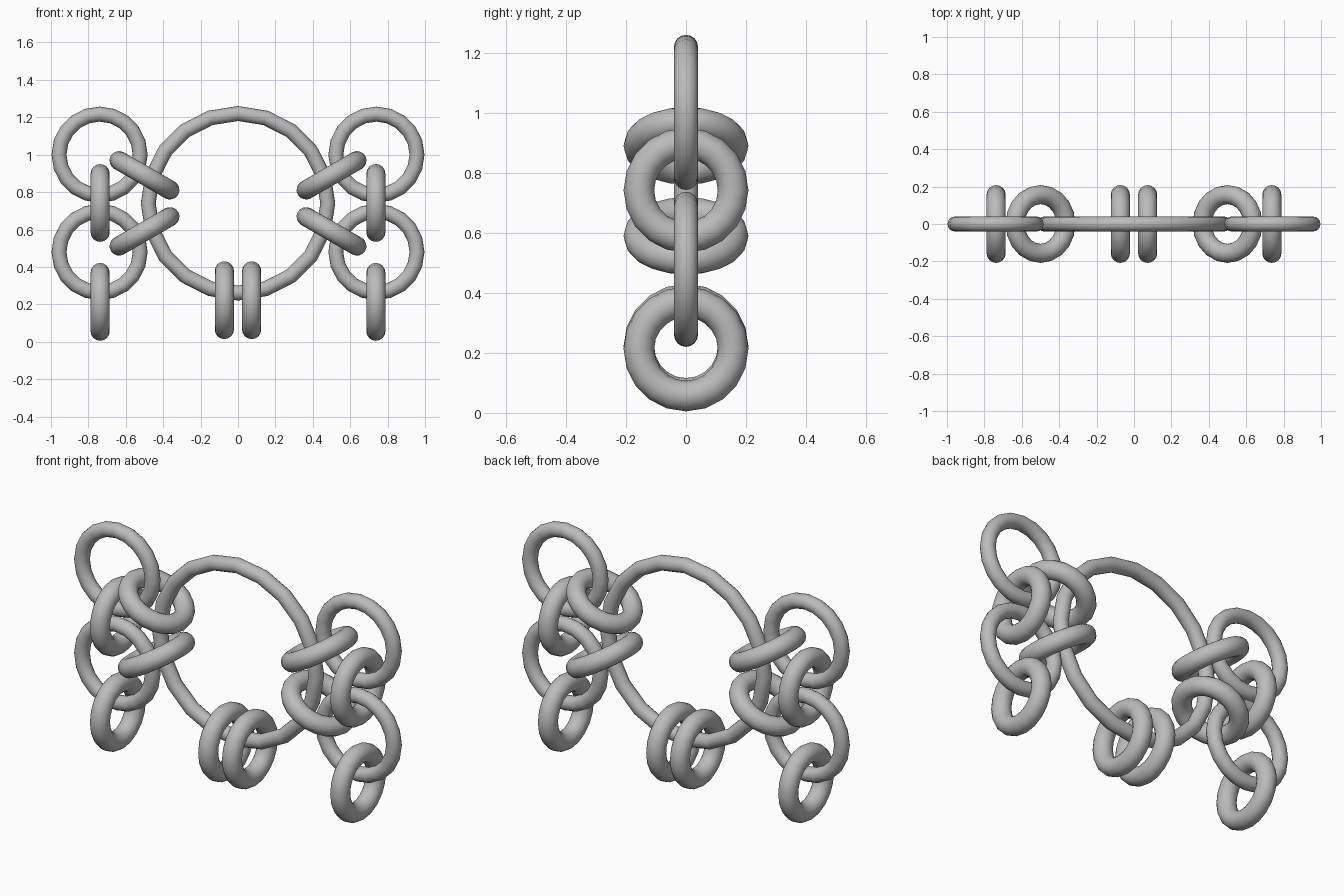
import bpy
from math import radians

cube = bpy.data.objects.get("Cube")
if cube:
    bpy.data.objects.remove(cube, do_unlink=True)

# Plain grey metal
metal = bpy.data.materials.new("grey_metal")
metal.use_nodes = True
colour = (0.5, 0.5, 0.5, 1)
metal.diffuse_color = colour
metal.node_tree.nodes["Principled BSDF"].inputs["Base Color"].default_value = colour


def ring(name, x, z, radius, tube, rotation):
    bpy.ops.mesh.primitive_torus_add(
        major_segments=20, minor_segments=16, major_radius=radius,
        minor_radius=tube, location=(x, 0, z),
        rotation=[radians(a) for a in rotation])
    obj = bpy.context.object
    obj.name = name
    obj.data.materials.append(metal)
    bpy.ops.object.shade_smooth_by_angle(angle=radians(40))


def link(name, x, z, tilt):
    ring(name, x, z, 0.157, 0.051, (0, tilt, 0))


# Large central ring
ring("central_ring", 0, 0.74, 0.48, 0.04, (90, 0, 0))

for side, s in (("left", 1), ("right", -1)):
    # Flat outer rings
    for level, z in (("upper", 1.0), ("lower", 0.48)):
        ring(f"{side}_{level}_outer_ring", s * 0.74, z, 0.217, 0.04, (90, 0, 0))
    # Upright links joining and hanging from the outer rings
    link(f"{side}_joining_link", s * 0.737, 0.742, 90)
    link(f"{side}_hanging_link", s * 0.737, 0.213, 90)
    # Sloping links to the central ring
    link(f"{side}_upper_sloping_link", s * 0.5, 0.89, -30 * s)
    link(f"{side}_lower_sloping_link", s * 0.5, 0.59, 30 * s)
    # Bottom pair on the central ring
    link(f"{side}_bottom_link", s * 0.073, 0.222, 90)
